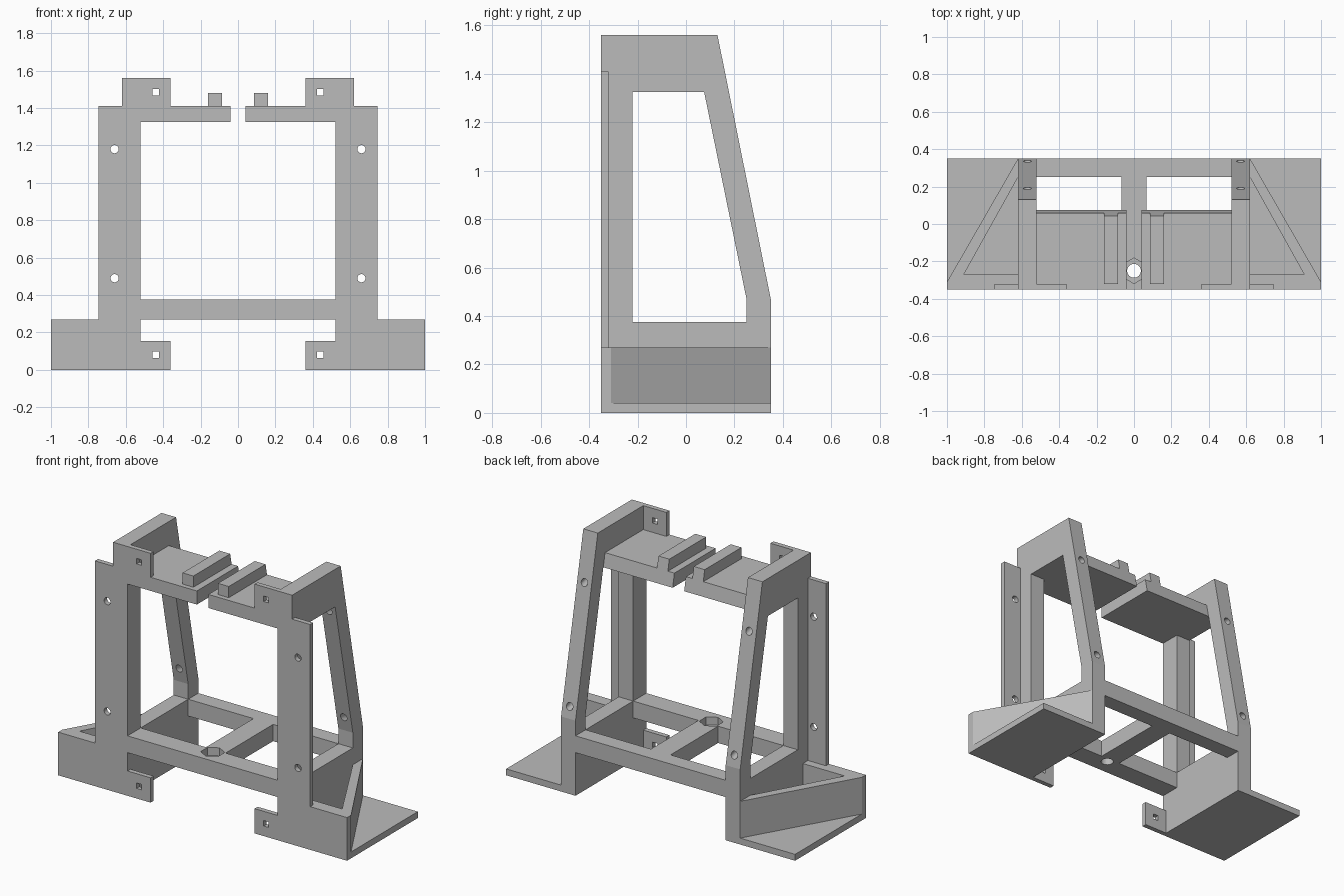
import bpy, bmesh
from math import pi, atan2
from mathutils import Matrix, Vector

cube = bpy.data.objects.get("Cube")
if cube:
    bpy.data.objects.remove(cube, do_unlink=True)

grey = bpy.data.materials.new("plain grey")
grey.use_nodes = True
grey.diffuse_color = (0.5, 0.5, 0.5, 1)
grey.node_tree.nodes["Principled BSDF"].inputs["Base Color"].default_value = grey.diffuse_color


def finish(name, bm):
    bmesh.ops.recalc_face_normals(bm, faces=bm.faces)
    mesh = bpy.data.meshes.new(name)
    bm.to_mesh(mesh)
    bm.free()
    mesh.materials.append(grey)
    obj = bpy.data.objects.new(name, mesh)
    bpy.context.collection.objects.link(obj)
    return obj


def prism(name, profile, axis, low, high):
    """Extrude a 2D profile along x (profile in y, z) or z (profile in x, y)."""
    place = (lambda a, b: (low, a, b)) if axis == "x" else (lambda a, b: (a, b, low))
    bm = bmesh.new()
    face = bm.faces.new([bm.verts.new(place(a, b)) for a, b in profile])
    made = bmesh.ops.extrude_face_region(bm, geom=[face])["geom"]
    step = Vector((high - low, 0, 0)) if axis == "x" else Vector((0, 0, high - low))
    bmesh.ops.translate(bm, vec=step, verts=[g for g in made if isinstance(g, bmesh.types.BMVert)])
    return finish(name, bm)


def box(name, x, y, z):
    return prism(name, [(x[0], y[0]), (x[1], y[0]), (x[1], y[1]), (x[0], y[1])], "z", *z)


def rod(centre, radius, depth, sides=24, tilt=0.0, spin=0.0):
    """Cylinder cutter; tilt turns its axis from z about x."""
    bm = bmesh.new()
    turn = Matrix.Translation(centre) @ Matrix.Rotation(tilt, 4, "X") @ Matrix.Rotation(spin, 4, "Z")
    bmesh.ops.create_cone(bm, cap_ends=True, segments=sides, radius1=radius,
                          radius2=radius, depth=depth, matrix=turn)
    return finish("cutter", bm)


def cut(obj, *cutters):
    for c in cutters:
        c.hide_render = True
        mod = obj.modifiers.new("cut", "BOOLEAN")
        mod.operation, mod.solver, mod.object = "DIFFERENCE", "EXACT", c
    bpy.context.view_layer.update()
    result = bpy.data.meshes.new_from_object(obj.evaluated_get(bpy.context.evaluated_depsgraph_get()))
    obj.modifiers.clear()
    obj.data = result
    for c in cutters:
        bpy.data.objects.remove(c, do_unlink=True)


def span(s, a, b):
    return tuple(sorted((s * a, s * b)))


FRONT, BACK, SKIN = -0.35, 0.35, -0.32
IN, OUT = 0.52, 0.62
slope = atan2(0.22, 1.09)

for s, side in ((1, "left"), (-1, "right")):
    # Side frame with a sloping back, a large window and two holes in the back bar
    frame = prism(side + "_side_frame",
                  [(FRONT, 0), (BACK, 0), (BACK, 0.47), (0.13, 1.56), (FRONT, 1.56)],
                  "x", *span(s, IN, OUT))
    window = prism("cutter", [(-0.22, 0.375), (0.25, 0.375), (0.25, 0.47),
                              (0.075, 1.325), (-0.22, 1.325)], "x", *span(s, 0.4, 0.8))
    holes = [rod((s * 0.57, BACK - 0.2018 * (z - 0.47), z), 0.022, 0.3, tilt=pi / 2 - slope)
             for z in (0.54, 1.26)]
    cut(frame, window, *holes)

    # Outer mounting flange with round holes
    flange = box(side + "_flange", span(s, OUT, 0.745), (FRONT, SKIN), (0.27, 1.41))
    cut(flange, *[rod((s * 0.66, FRONT, z), 0.022, 0.2, tilt=pi / 2) for z in (0.49, 1.18)])

    # Inner tabs with square holes
    for level, z, mid in (("upper", (1.41, 1.56), 1.485), ("lower", (0, 0.155), 0.08)):
        tab = box(f"{side}_{level}_tab", span(s, 0.36, IN), (FRONT, SKIN), z)
        cut(tab, box("cutter", span(s, 0.423, 0.457), (-0.5, -0.2), (mid - 0.017, mid + 0.017)))

    # Foot: flat plate carrying a hollow triangular brace
    box(side + "_foot_plate", span(s, OUT, 1), (FRONT, BACK), (0, 0.04))
    brace = prism(side + "_foot_brace",
                  [(s * OUT, FRONT), (s, FRONT), (s, -0.31), (s * OUT, BACK)], "z", 0.04, 0.27)
    cut(brace, prism("cutter", [(s * 0.6, -0.27), (s * 0.91, -0.27), (s * OUT, 0.25),
                                (s * 0.6, 0.25)], "z", 0.03, 0.4))

    # Top shelf half and its rail, both with sloping back ends
    prism(side + "_top_shelf", [(FRONT, 1.325), (0.075, 1.325), (0.058, 1.41), (FRONT, 1.41)],
          "x", *span(s, 0.04, IN))
    prism(side + "_rail", [(SKIN, 1.41), (0.058, 1.41), (0.044, 1.48), (SKIN, 1.48)],
          "x", *span(s, 0.085, 0.16))

# Lower cross frame with two openings and a nut pocket over a bolt hole
base = box("cross_frame", (-IN, IN), (FRONT, BACK), (0.27, 0.375))
openings = [box("cutter", span(s, 0.068, IN + 0.01), (-0.22, 0.25), (0.2, 0.5)) for s in (1, -1)]
cut(base, *openings,
    rod((0, -0.25, 0.3), 0.037, 0.4),
    rod((0, -0.25, 0.375), 0.068, 0.1, sides=6))
